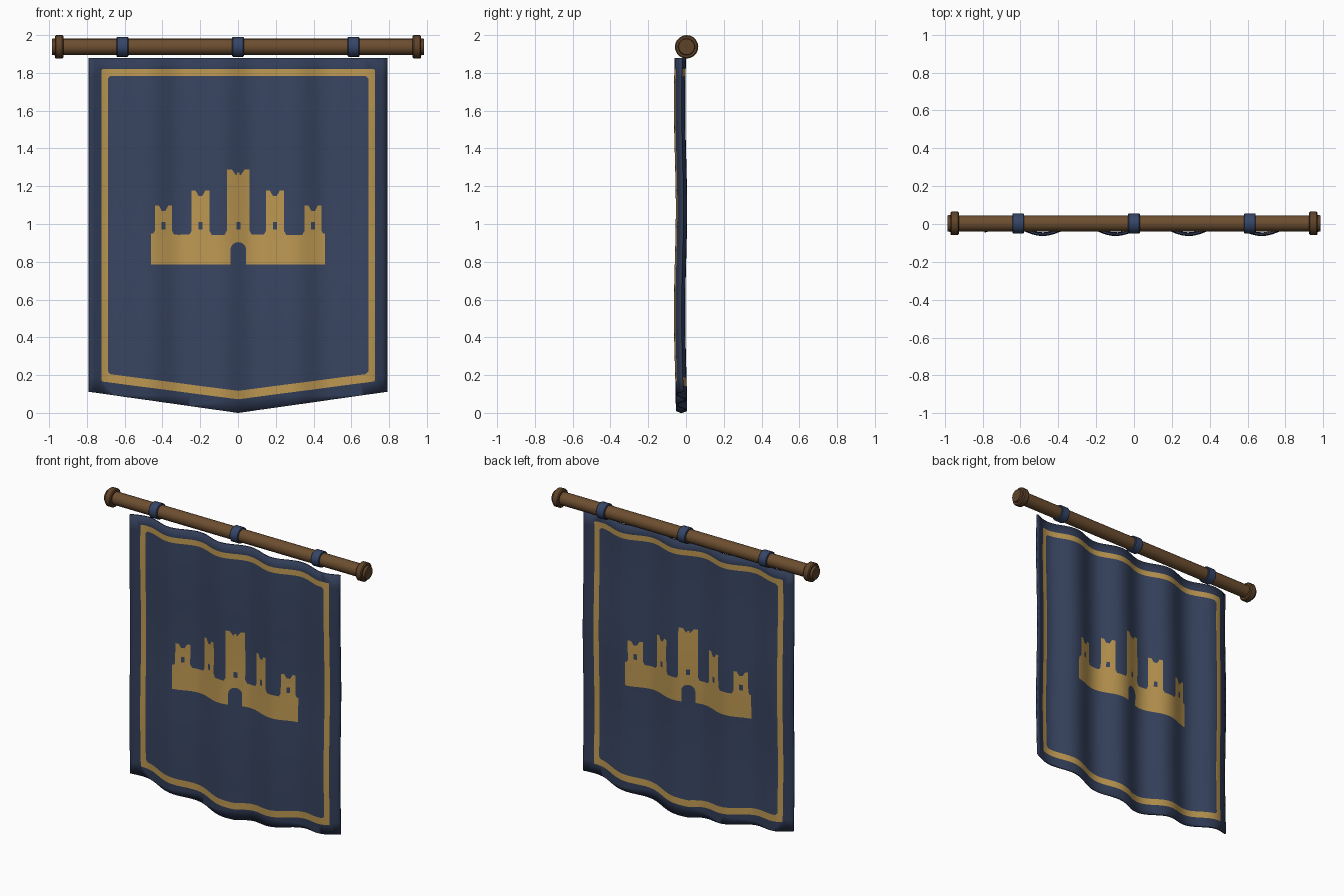
import bpy, bmesh, math
from mathutils import Vector

if "Cube" in bpy.data.objects:
    bpy.data.objects.remove(bpy.data.objects["Cube"])


def material(name, rgb):
    m = bpy.data.materials.new(name)
    m.diffuse_color = (*rgb, 1)
    m.use_nodes = True
    m.node_tree.nodes["Principled BSDF"].inputs["Base Color"].default_value = m.diffuse_color
    return m


FIELD = material("blue cloth", (0.040, 0.060, 0.122))
TRIM = material("dark blue hem", (0.031, 0.047, 0.098))
GOLD = material("gold", (0.51, 0.315, 0.085))
WOOD = material("brown wood", (0.150, 0.076, 0.029))
CAP = material("dark brown wood", (0.115, 0.057, 0.022))
LOOP = material("blue loop", (0.036, 0.060, 0.135))
ROD_Y, ROD_Z = 0.003, 1.938


def finish(bm, name, mats, angle=35):
    mesh = bpy.data.meshes.new(name)
    bm.to_mesh(mesh)
    bm.free()
    ob = bpy.data.objects.new(name, mesh)
    bpy.context.collection.objects.link(ob)
    for m in mats:
        mesh.materials.append(m)
    bpy.ops.object.select_all(action='DESELECT')
    ob.select_set(True)
    bpy.context.view_layer.objects.active = ob
    bpy.ops.object.shade_smooth_by_angle(angle=math.radians(angle))
    return ob


def lathe(name, profile, mat, sides=20):
    """Turn an (x, radius) profile around the rod axis."""
    bm = bmesh.new()
    rings = []
    for x, r in profile:
        rings.append([bm.verts.new((x, ROD_Y + r * math.cos(a), ROD_Z + r * math.sin(a)))
                      for a in (2 * math.pi * k / sides for k in range(sides))])
    for a, b in zip(rings, rings[1:]):
        for k in range(sides):
            j = (k + 1) % sides
            bm.faces.new((a[k], a[j], b[j], b[k]))
    bm.faces.new(rings[0])
    bm.faces.new(rings[-1])
    bmesh.ops.recalc_face_normals(bm, faces=bm.faces)
    return finish(bm, name, [mat])


# Rod, end caps and hanging loops
lathe("rod", [(-0.94, 0.043), (0.94, 0.043)], WOOD)
for side, s in (("left", -1), ("right", 1)):
    lathe(side + "_rod_cap", [(s * x, r) for x, r in (
        (0.925, 0.056), (0.931, 0.062), (0.964, 0.062), (0.970, 0.056),
        (0.970, 0.045), (0.985, 0.042))], CAP)
for label, x in (("left", -0.612), ("middle", 0), ("right", 0.612)):
    lathe(label + "_loop", [(x - 0.031, 0.049), (x - 0.027, 0.053),
                            (x + 0.027, 0.053), (x + 0.031, 0.049)], LOOP)

# Flat banner outline, divided into a grid for the folds
W, TOP, SIDE = 0.79, 1.88, 0.112
bm = bmesh.new()
bm.faces.new([bm.verts.new((x, 0, z)) for x, z in
              ((-W, SIDE), (0, 0), (W, SIDE), (W, TOP), (-W, TOP))])


def cut(faces, point, normal):
    """Split the faces along a plane; return those on the normal's side."""
    geom = list(faces) + list({e for f in faces for e in f.edges}) \
        + list({v for f in faces for v in f.verts})
    out = bmesh.ops.bisect_plane(bm, geom=geom, dist=1e-5, plane_co=point, plane_no=normal)
    return [g for g in out["geom"] if isinstance(g, bmesh.types.BMFace)
            and (g.calc_center_median() - point).dot(normal) > 0]


COLS, ROWS = 56, 20
for i in range(1, COLS):
    cut(bm.faces[:], Vector((-W + 2 * W * i / COLS, 0, 0)), Vector((1, 0, 0)))
for i in range(1, ROWS):
    cut(bm.faces[:], Vector((0, 0, TOP * i / ROWS)), Vector((0, 0, 1)))


def paint(poly, index):
    """Cut a convex counter-clockwise (x, z) shape into the cloth and colour it."""
    xs, zs = [p[0] for p in poly], [p[1] for p in poly]
    faces = [f for f in bm.faces
             if max(v.co.x for v in f.verts) > min(xs) and min(v.co.x for v in f.verts) < max(xs)
             and max(v.co.z for v in f.verts) > min(zs) and min(v.co.z for v in f.verts) < max(zs)]
    for (ax, az), (bx, bz) in zip(poly, poly[1:] + poly[:1]):
        normal = Vector((az - bz, 0, bx - ax)).normalized()
        faces = cut(faces, Vector((ax, 0, az)), normal)
    for f in faces:
        f.material_index = index


def box(x, z0, z1, half):
    return [(x - half, z0), (x + half, z0), (x + half, z1), (x - half, z1)]


def panel(w, top, side, mid, c):
    """Shield-shaped panel with corners clipped by c."""
    right = [(w - c, side - c * 0.13), (w, side + c), (w, top - c), (w - c, top)]
    return [(0, mid)] + right + [(-x, z) for x, z in reversed(right)]


# Cloth slots: 0 field, 1 gold, 2 hem
for f in bm.faces:
    f.material_index = 2
paint(panel(0.725, 1.82, 0.167, 0.072, 0.006), 1)
paint(panel(0.690, 1.783, 0.207, 0.117, 0.014), 0)

# Castle emblem: wall, towers with notched tops, windows and gate
paint(box(0, 0.785, 0.943, 0.46), 1)
towers = [(0, 0.060, 1.288)]
for s in (-1, 1):
    towers += [(s * 0.197, 0.047, 1.177), (s * 0.396, 0.045, 1.098)]
    paint(box(s * 0.452, 0.943, 0.949, 0.008), 1)
for x, half, top in towers:
    paint([(x - half - 0.012, 0.943), (x + half + 0.012, 0.943),
           (x + half, 0.965), (x - half, 0.965)], 1)
    paint(box(x, 0.965, top, half), 1)
    n = half * 0.55
    paint([(x - n * 0.4, top - 0.028), (x + n * 0.4, top - 0.028), (x + n, top), (x - n, top)], 0)
    paint(box(x, 0.972, 1.01, 0.011), 0)
paint(box(0, 1.258, 1.272, 0.007), 1)
arch = [(0.042 * math.cos(a), 0.862 + 0.042 * math.sin(a))
        for a in (math.pi * k / 8 for k in range(9))]
paint([(-0.042, 0.785), (0.042, 0.785)] + arch, 0)

# Hang the cloth in soft vertical folds with a slight sway
for v in bm.verts:
    v.co.y = (-0.029 + 0.025 * math.sin(16.3 * v.co.x)
              - 0.005 * math.cos(5.7 * (v.co.z - 0.53)))
banner = finish(bm, "banner_cloth", [FIELD, GOLD, TRIM], 60)
thick = banner.modifiers.new("thickness", 'SOLIDIFY')
thick.thickness = 0.010
thick.offset = 0
